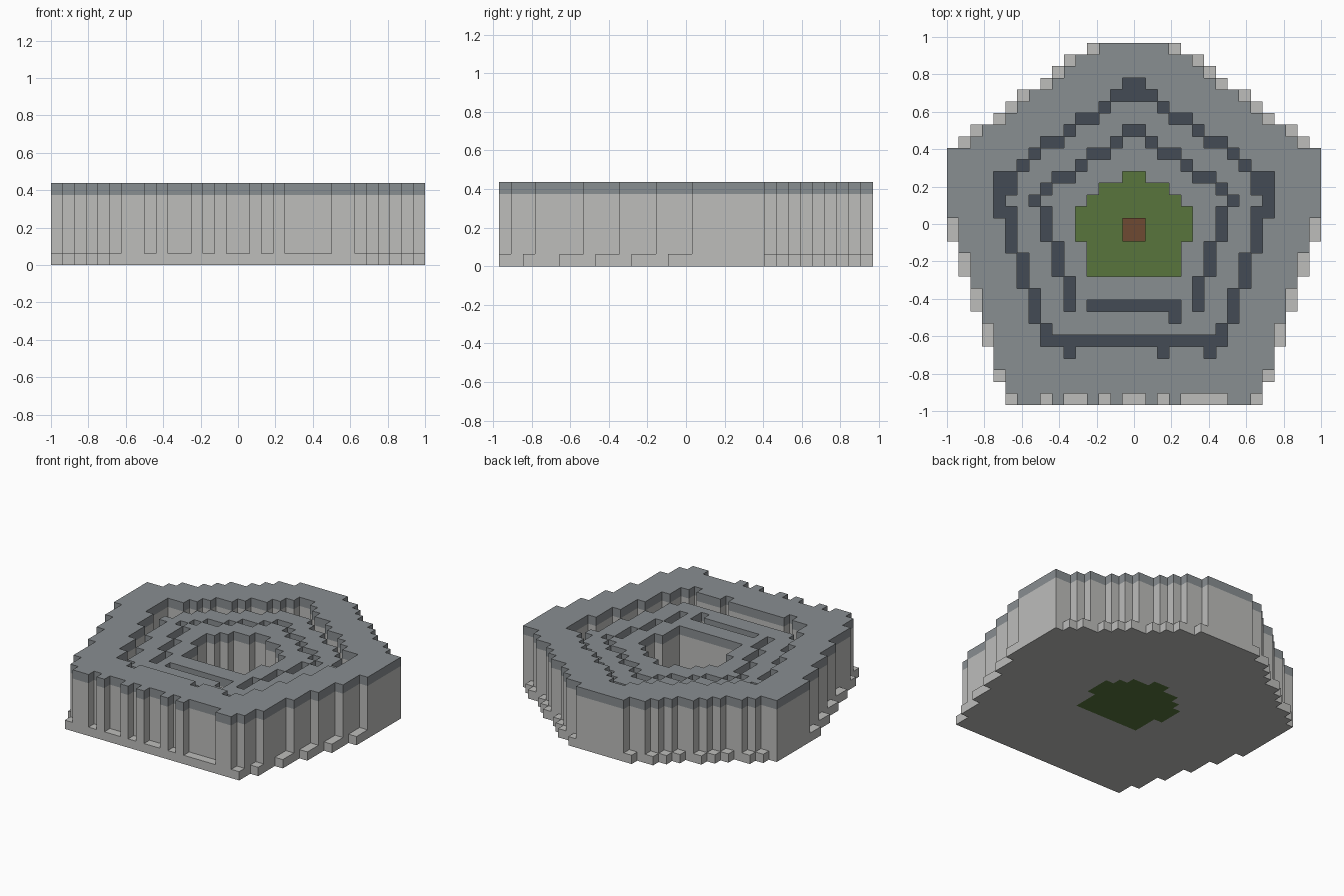
import bpy, bmesh

if "Cube" in bpy.data.objects:
    bpy.data.objects.remove(bpy.data.objects["Cube"])

U = 1 / 16          # block size
COLS, ROWS = 32, 31  # plan grid, row 0 is at the back


def material(name, hex_code):
    lin = []
    for k in (0, 2, 4):
        c = int(hex_code[k:k + 2], 16) / 255
        lin.append(c / 12.92 if c <= 0.04045 else ((c + 0.055) / 1.055) ** 2.4)
    m = bpy.data.materials.new(name)
    m.diffuse_color = (*lin, 1)
    m.use_nodes = True
    m.node_tree.nodes["Principled BSDF"].inputs["Base Color"].default_value = m.diffuse_color
    return m


STONE = material("pale stone", "BDBDBB")
ROOF = material("grey roof", "898E91")
SLATE = material("dark slate", "434B55")
GRASS = material("grass green", "58753C")
BROWN = material("brown", "6E4A32")


def mirrored(rows):
    """Plan cells from {row: left-half columns}, mirrored across x."""
    return {(c, r) for r, cs in rows.items() for k in cs for c in (k, COLS - 1 - k)}


def filled(lefts):
    """Solid plan from the left column of each row, mirrored across x."""
    return {(c, r) for r, a in lefts.items() for c in range(a, COLS - a)}


def runs(*steps):
    """Expand (first_row, last_row, column) steps."""
    return {r: c for a, b, c in steps for r in range(a, b + 1)}


def around(c, r):
    return [(c, r + 1), (c + 1, r), (c, r - 1), (c - 1, r)]


def layer(name, cells, z0, z1, mat, top=(), bottom=(), neighbours=()):
    """Block layer: sides on its outline, plus chosen top and bottom cells."""
    bm = bmesh.new()
    z0, z1 = z0 * U, z1 * U

    def face(pts):
        bm.faces.new([bm.verts.new(p) for p in pts])

    for c, r in cells:
        x0, y1 = -1 + c * U, ROWS * U / 2 - r * U
        x1, y0 = x0 + U, y1 - U
        p = [(x0, y0), (x1, y0), (x1, y1), (x0, y1)]
        if (c, r) in top:
            face([(*q, z1) for q in p])
        if (c, r) in bottom:
            face([(*q, z0) for q in reversed(p)])
        for k, n in enumerate(around(c, r)):
            if n not in cells and n not in neighbours:
                a, b = p[k], p[(k + 1) % 4]
                face([(*a, z0), (*b, z0), (*b, z1), (*a, z1)])
    bmesh.ops.remove_doubles(bm, verts=bm.verts, dist=1e-5)
    me = bpy.data.meshes.new(name)
    bm.to_mesh(me)
    bm.free()
    me.materials.append(mat)
    ob = bpy.data.objects.new(name, me)
    bpy.context.collection.objects.link(ob)


# Pentagon footprint of the base and of the walls standing on it
back = dict(enumerate((12, 10, 9, 8, 6, 5, 4, 2, 1)))
base = filled({**back, **runs((9, 16, 0), (17, 19, 1), (20, 22, 2),
                              (23, 25, 3), (26, 28, 4), (29, 30, 5))})
walls = filled({**{r: c + 1 for r, c in back.items()},
                **runs((9, 14, 0), (15, 17, 1), (18, 20, 2), (21, 23, 3),
                       (24, 27, 4), (28, 30, 5))})
# Niches along the front wall
walls -= {(c, 30) for c in (5, 8, 10, 11, 13, 15, 16, 18, 20, 21, 22, 23, 26)}

# Courtyard
court = filled({11: 15, 12: 13, 13: 12, **runs((14, 16, 11), (17, 19, 12))})

# Outer and inner ring trenches
outer = mirrored({3: [15], 4: [14, 15], 5: [13], 6: [11, 12], 7: [10], 8: [8, 9],
                  9: [7], 10: [6], 11: [4, 5], 12: [4, 5], 13: [4], 14: [4, 5],
                  **{r: [c] for r, c in runs((15, 17, 5), (18, 20, 6),
                                             (21, 23, 7), (24, 24, 8)).items()},
                  25: range(8, 16)})
outer |= {(10, 26), (18, 26), (22, 26)}
inner = mirrored({7: [15], 8: [14], 9: [12, 13], 10: [11], 11: [9, 10], 12: [8], 13: [7],
                  **{r: [c] for r, c in runs((14, 16, 8), (17, 19, 9), (20, 21, 10)).items()},
                  22: [10, 12, 13, 14, 15]})
inner |= {(19, 23)}
trench = outer | inner
walls -= court | trench
keep = {(c, r) for c in (15, 16) for r in (15, 16)}

# Everything enclosed by the outer trench is one block lower
seen, todo = set(), [(15, 15)]
while todo:
    cell = todo.pop()
    if cell in base and cell not in outer and cell not in seen:
        seen.add(cell)
        todo += around(*cell)
low = walls & seen
high = walls - low

slab = base - court
layer("base_slab", slab, 0, 1, STONE, top=slab - walls - trench, bottom=slab, neighbours=court)
layer("courtyard_lawn", court, 0, 1, GRASS, top=court - keep, bottom=court, neighbours=slab)
layer("courtyard_hut", keep, 1, 2, BROWN, top=keep)
layer("ring_floor", trench, 1, 2, SLATE, top=trench, neighbours=walls)
layer("outer_walls", high, 1, 6, STONE)
layer("outer_roof", high, 6, 7, ROOF, top=high)
layer("inner_walls", low, 1, 5, STONE)
layer("inner_roof", low, 5, 6, ROOF, top=low)
